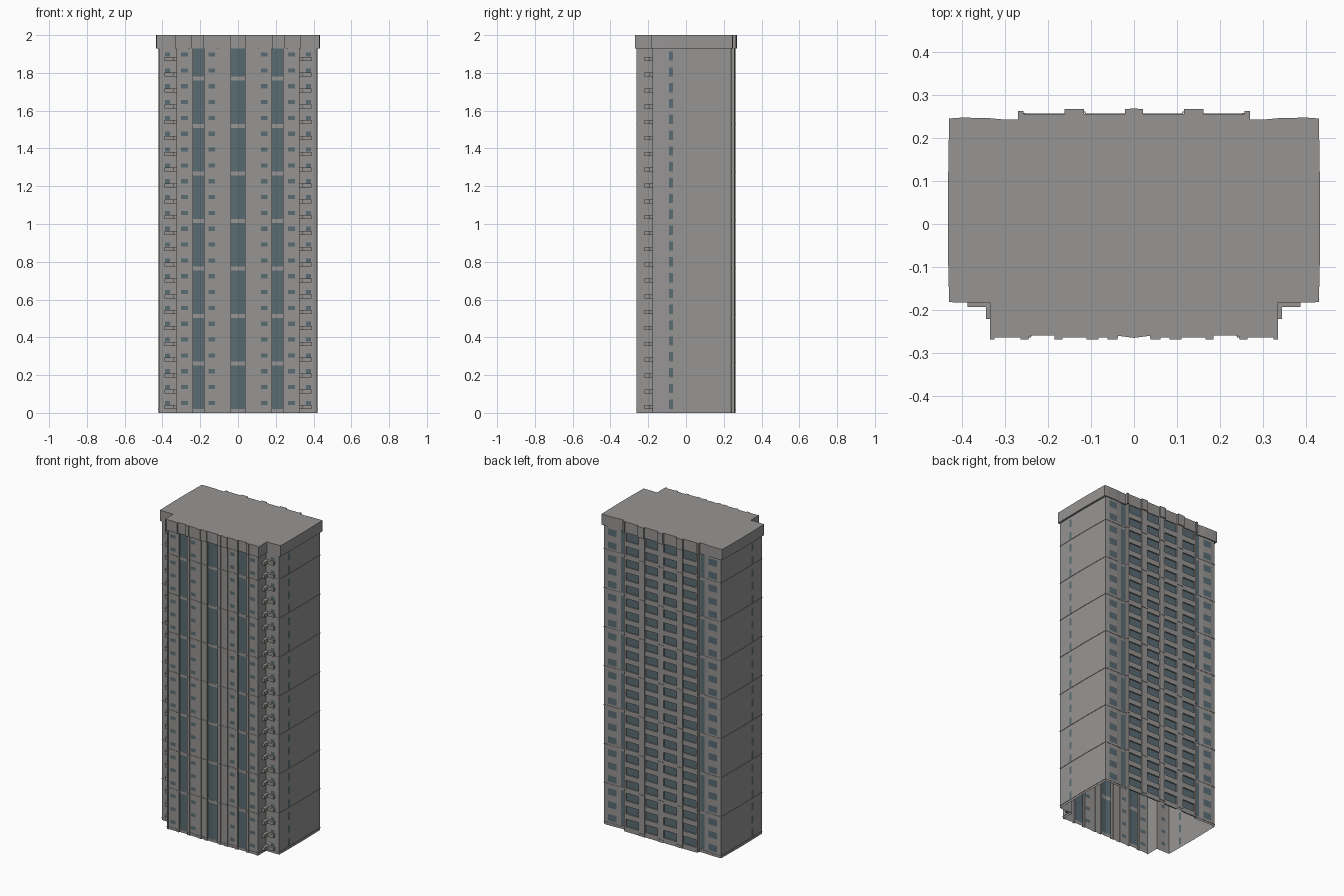
import bpy, bmesh

if "Cube" in bpy.data.objects:
    bpy.data.objects.remove(bpy.data.objects["Cube"])

def material(name, rgb):
    m = bpy.data.materials.new(name)
    m.diffuse_color = (*rgb, 1)
    m.use_nodes = True
    m.node_tree.nodes["Principled BSDF"].inputs["Base Color"].default_value = m.diffuse_color
    return m

CONCRETE = material("grey concrete", (0.31, 0.30, 0.295))
GLASS = material("blue grey glass", (0.10, 0.15, 0.17))
GROUP, FLOOR, FLOORS, EAVES, TOP = 0.2515, 0.0838, 23, 1.93, 2.0

# Right half of the plan, front centre round to back centre.
# The third value names the glazing of the segment that ends at that point.
FRONT, PIER, DEEP = -0.257, -0.262, -0.253
HALF = [
    (0, -0.258, ""), (0.037, DEEP, "strip"),
    (0.037, PIER, ""), (0.06, PIER, ""), (0.06, FRONT, ""),
    (0.08, FRONT, ""), (0.08, PIER, ""), (0.107, PIER, ""), (0.107, FRONT, ""),
    (0.122, FRONT, ""), (0.156, FRONT, "small"), (0.162, FRONT, ""),
    (0.162, PIER, ""), (0.18, PIER, ""), (0.18, DEEP, ""),
    (0.239, DEEP, "strip"), (0.239, PIER, ""), (0.257, PIER, ""), (0.257, FRONT, ""),
    (0.265, FRONT, ""), (0.302, FRONT, "small"), (0.315, FRONT, ""),
    (0.315, PIER, ""), (0.325, PIER, ""), (0.325, -0.178, ""),
    (0.36, -0.178, ""), (0.387, -0.178, "small"), (0.418, -0.177, ""),
    (0.42, -0.09, ""), (0.42, -0.07, "side"), (0.421, 0.05, ""), (0.418, 0.239, ""),
    (0.39, 0.241, ""), (0.33, 0.24, "rear"), (0.298, 0.237, ""),
    (0.268, 0.237, "strip"), (0.262, 0.237, ""), (0.262, 0.256, ""),
    (0.25, 0.256, ""), (0.25, 0.249, ""), (0.157, 0.249, "bay"),
    (0.157, 0.26, ""), (0.113, 0.26, ""), (0.113, 0.249, ""),
    (0.02, 0.249, "bay"), (0.02, 0.26, ""), (0, 0.262, ""),
]

# Close the loop with the mirrored half; each segment is (start, end, glazing)
points = [(x, y) for x, y, _ in HALF] + [(-x, y) for x, y, _ in HALF[-2:0:-1]]
kinds = [k for _, _, k in HALF[1:]]
kinds += kinds[::-1]

# Glazed height ranges for each kind of window
per_floor = {"small": (0.042, 0.064), "side": (0.021, 0.07),
             "rear": (0.03, 0.072), "bay": (0.032, 0.082)}
BANDS = {k: [(f * FLOOR + a, f * FLOOR + b) for f in range(FLOORS)]
         for k, (a, b) in per_floor.items()}
BANDS["strip"] = [(g * GROUP + 0.021, min(g * GROUP + 0.25, EAVES)) for g in range(8)]
BANDS[""] = []

def finish(bm, name):
    mesh = bpy.data.meshes.new(name)
    bm.to_mesh(mesh)
    bm.free()
    mesh.materials.append(CONCRETE)
    mesh.materials.append(GLASS)
    ob = bpy.data.objects.new(name, mesh)
    bpy.context.collection.objects.link(ob)
    return ob

def quad(bm, *cos, mat=0):
    bm.faces.new([bm.verts.new(c) for c in cos]).material_index = mat

def upright(bm, p, q, z0, z1, mat=0):
    quad(bm, (*p, z0), (*q, z0), (*q, z1), (*p, z1), mat=mat)

def box(bm, x0, x1, y0, y1, z0, z1):
    geom = bmesh.ops.create_cube(bm, size=1)
    for v in geom["verts"]:
        v.co = ((x0 + x1) / 2 + v.co.x * (x1 - x0),
                (y0 + y1) / 2 + v.co.y * (y1 - y0),
                (z0 + z1) / 2 + v.co.z * (z1 - z0))

def mirrored_box(bm, x0, x1, *rest):
    box(bm, x0, x1, *rest)
    box(bm, -x1, -x0, *rest)

def scaled(s, t):
    return [(x * s, y * t) for x, y in points]

# Walls: an open-bottomed shell, each segment sliced into wall and glass
bm = bmesh.new()
for i, kind in enumerate(kinds):
    p, q = points[i], points[(i + 1) % len(points)]
    z = 0
    for a, b in BANDS[kind]:
        if a > z:
            upright(bm, p, q, z, a)
        upright(bm, p, q, a, b, 1)
        z = b
    if z < EAVES:
        upright(bm, p, q, z, EAVES)
finish(bm, "tower_walls")

# Thin joints running round the tower every three floors
bm = bmesh.new()
outer = scaled(1.006, 1.008)
n = len(points)
for g in range(8):
    z0 = g * GROUP + 0.014
    z1 = z0 + 0.004
    for i in range(n):
        j = (i + 1) % n
        upright(bm, outer[i], outer[j], z0, z1)
        quad(bm, (*outer[i], z1), (*outer[j], z1), (*points[j], z1), (*points[i], z1))
        quad(bm, (*points[i], z0), (*points[j], z0), (*outer[j], z0), (*outer[i], z0))
finish(bm, "joint_bands")

# Projecting roof parapet with a flat top
bm = bmesh.new()
face = bm.faces.new([bm.verts.new((x, y, EAVES)) for x, y in scaled(1.03, 1.028)])
new = bmesh.ops.extrude_face_region(bm, geom=[face])["geom"]
bmesh.ops.translate(bm, vec=(0, 0, TOP - EAVES),
                    verts=[v for v in new if isinstance(v, bmesh.types.BMVert)])
bmesh.ops.recalc_face_normals(bm, faces=bm.faces)
finish(bm, "roof_parapet")

# Small corner ledges and rear spandrels on every floor
ledges, spandrels = bmesh.new(), bmesh.new()
for f in range(FLOORS):
    z = f * FLOOR
    mirrored_box(ledges, 0.325, 0.345, -0.221, -0.178, z + 0.02, z + 0.041)
    mirrored_box(ledges, 0.345, 0.388, -0.193, -0.178, z + 0.02, z + 0.041)
    for x0, x1 in ((0.02, 0.113), (0.157, 0.25)):
        mirrored_box(spandrels, x0, x1, 0.249, 0.257, max(z - 0.002, 0), z + 0.032)
finish(ledges, "corner_ledges")
finish(spandrels, "rear_spandrels")
